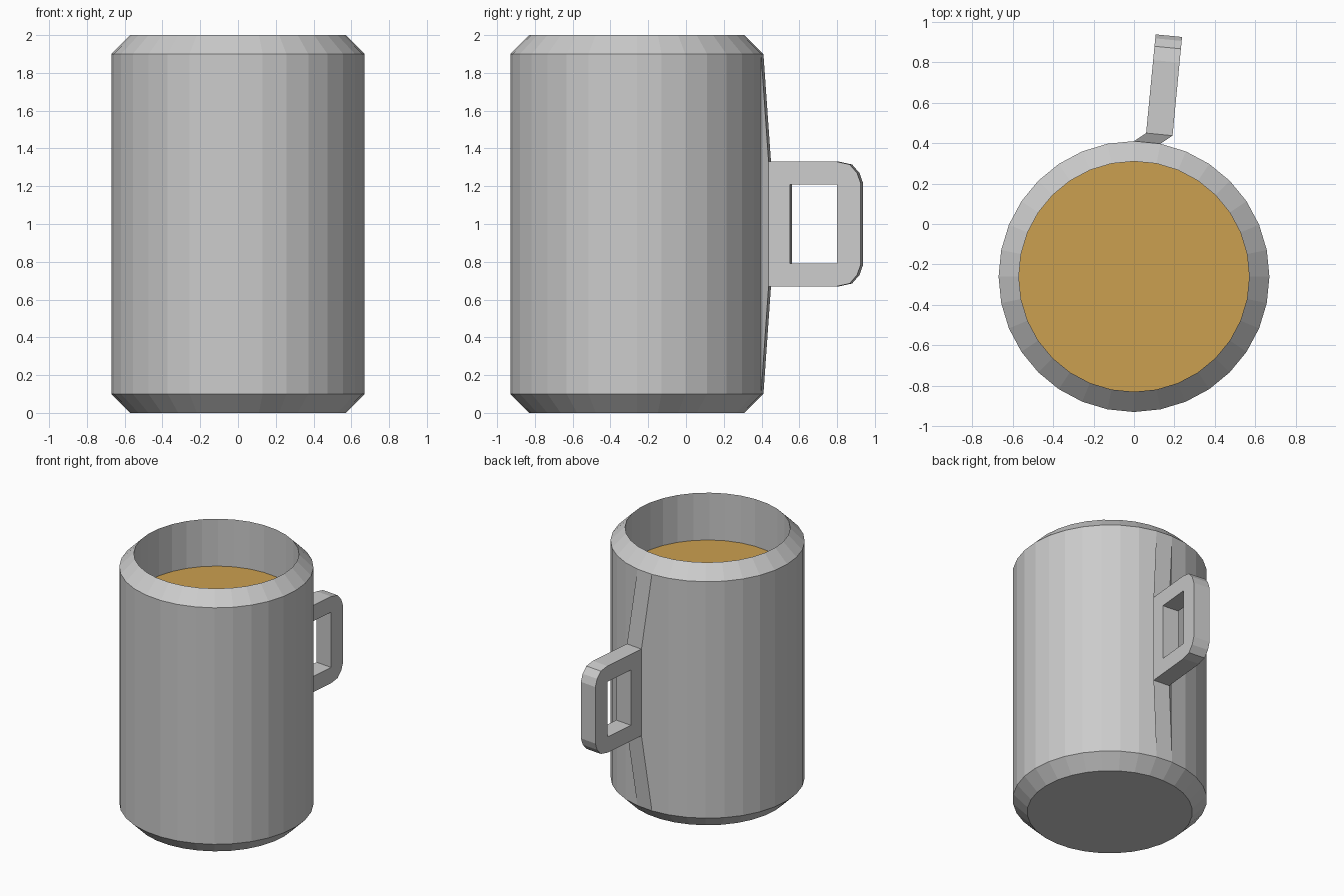
import bpy, bmesh, math

if "Cube" in bpy.data.objects:
    bpy.data.objects.remove(bpy.data.objects["Cube"])

SIDES = 32
CY = -0.26            # centre of the mug body in y
R_SIDE, R_RIM = 0.67, 0.57
Z_LIQUID = 1.64


def ring(bm, r, z):
    """Circle of vertices, starting at the back of the mug."""
    out = []
    for j in range(SIDES):
        a = math.pi / 2 + 2 * math.pi * j / SIDES
        out.append(bm.verts.new((r * math.cos(a), CY + r * math.sin(a), z)))
    return out


def finish(bm, name):
    me = bpy.data.meshes.new(name)
    bm.to_mesh(me)
    bm.free()
    ob = bpy.data.objects.new(name, me)
    bpy.context.collection.objects.link(ob)
    return ob


# Mug body: outer wall with bevelled ends, then the inner wall down to the liquid
bm = bmesh.new()
profile = [(R_RIM, 0), (R_SIDE, 0.1), (R_SIDE, 1.9), (R_RIM, 2), (R_RIM, Z_LIQUID)]
rings = [ring(bm, r, z) for r, z in profile]
bm.faces.new(rings[0][::-1])
for i in range(len(rings) - 1):
    a, b = rings[i], rings[i + 1]
    for j in range(SIDES):
        if i == 1 and j == SIDES - 1:
            continue          # the handle grows out of this panel
        k = (j + 1) % SIDES
        bm.faces.new((a[j], a[k], b[k], b[j]))
finish(bm, "mug_body")

# Liquid surface
bm = bmesh.new()
bm.faces.new(ring(bm, R_RIM, Z_LIQUID))
liquid = finish(bm, "liquid")
mat = bpy.data.materials.new("brown_liquid")
mat.diffuse_color = (0.6, 0.35, 0.08, 1)
mat.use_nodes = True
mat.node_tree.nodes["Principled BSDF"].inputs["Base Color"].default_value = mat.diffuse_color
liquid.data.materials.append(mat)

# Handle: flared root on one wall panel, then a slab with a rectangular opening
step = 2 * math.pi / SIDES
roots = [(0, CY + R_SIDE),
         (R_SIDE * math.sin(step), CY + R_SIDE * math.cos(step))]
starts = [(x + 0.06, y + 0.04) for x, y in roots]
DX, DY = 0.047, 0.488       # run of the slab away from the mug

lower = [(0, 0.67), (0.74, 0.67), (0.88, 0.685), (0.96, 0.73), (1, 0.785)]
outer = lower + [(t, 2 - z) for t, z in reversed(lower)]
inner = [(0.23, 0.79), (0.74, 0.79), (0.74, 1.21), (0.23, 1.21)]

bm = bmesh.new()
layers = []
for (rx, ry), (sx, sy) in zip(roots, starts):
    def place(pts):
        return [bm.verts.new((sx + DX * t, sy + DY * t, z)) for t, z in pts]
    o, n = place(outer), place(inner)
    base = [bm.verts.new((rx, ry, z)) for z in (0.1, 1.9)]
    layers.append((o, n, base))
    # slab side around the opening
    bm.faces.new((o[0], o[1], n[1], n[0]))
    bm.faces.new((n[1], *o[1:5]))
    bm.faces.new((n[1], o[4], o[5], n[2]))
    bm.faces.new((n[2], *o[5:9]))
    bm.faces.new((n[2], o[8], o[9], n[3]))
    bm.faces.new((n[3], o[9], o[0], n[0]))
    # flared root side
    bm.faces.new((base[0], o[0], o[9], base[1]))

(o1, n1, b1), (o2, n2, b2) = layers
path1, path2 = [b1[0], *o1, b1[1]], [b2[0], *o2, b2[1]]
for i in range(len(path1) - 1):
    bm.faces.new((path1[i], path1[i + 1], path2[i + 1], path2[i]))
for i in range(4):
    k = (i + 1) % 4
    bm.faces.new((n1[i], n1[k], n2[k], n2[i]))
bmesh.ops.recalc_face_normals(bm, faces=bm.faces)
finish(bm, "handle")
